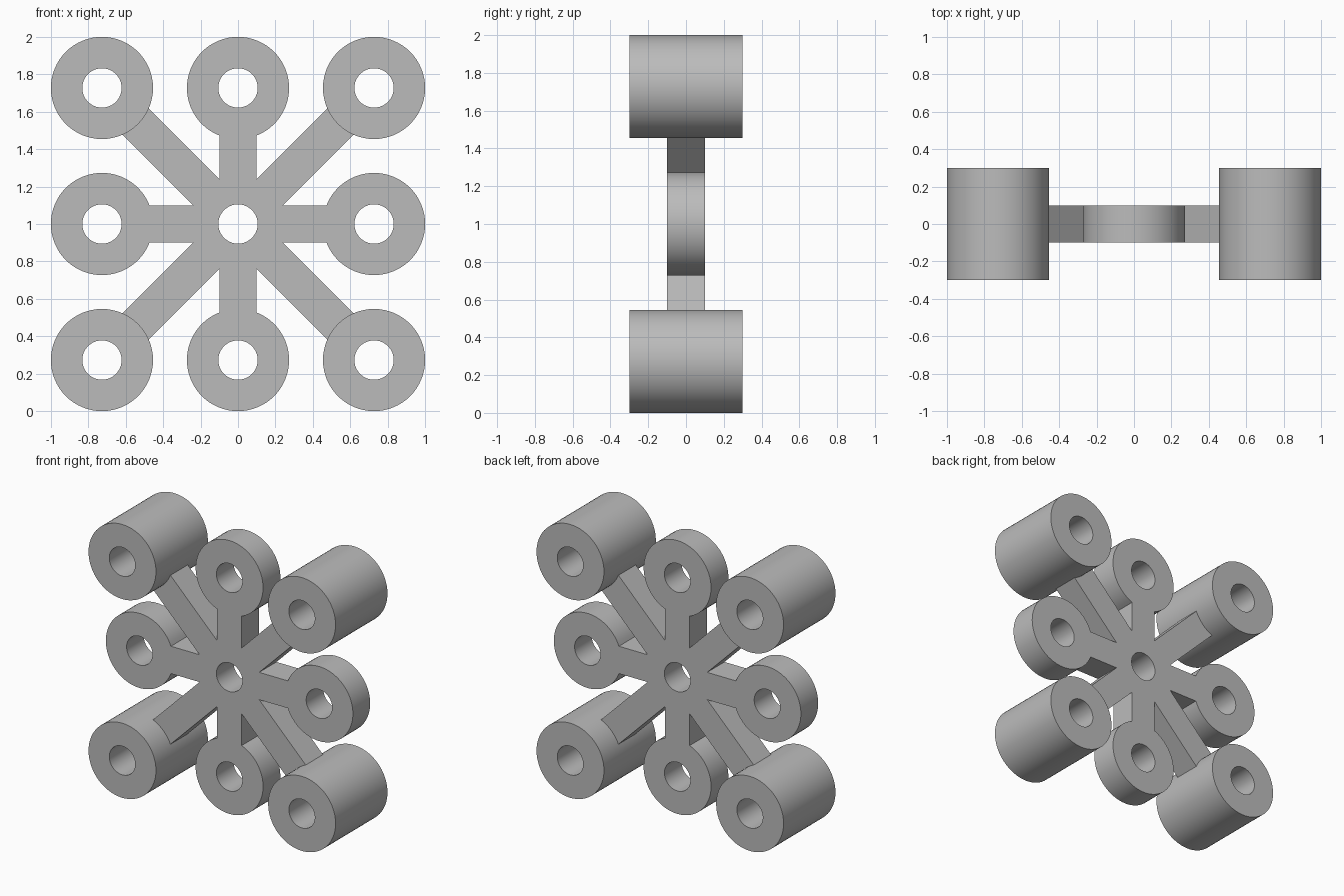
import bpy, bmesh
from math import sin, cos, pi, asin, radians

cube = bpy.data.objects.get("Cube")
if cube:
    bpy.data.objects.remove(cube, do_unlink=True)

grey = bpy.data.materials.new("plain grey")
grey.use_nodes = True
COLOR = (0.5, 0.5, 0.5, 1)
grey.diffuse_color = COLOR
grey.node_tree.nodes["Principled BSDF"].inputs["Base Color"].default_value = COLOR

PITCH = 0.727    # spacing of the ring centres
OUTER = 0.273    # ring radius
BORE = 0.105     # hole radius
HALF = 0.1       # half width and half thickness of the spokes
SEGS = 64


def arc(cx, cy, r, start, end, n):
    return [(cx + r * cos(start + (end - start) * i / n),
             cy + r * sin(start + (end - start) * i / n)) for i in range(n + 1)]


def circle(cx, cy, r):
    return arc(cx, cy, r, 0, 2 * pi, SEGS)[:-1]


def plate(name, loops, half_depth, z=1.0, x=0.0):
    """Fill the closed loops (inner ones become holes) and extrude along y."""
    curve = bpy.data.curves.new(name, "CURVE")
    curve.dimensions = "2D"
    curve.fill_mode = "BOTH"
    curve.extrude = half_depth
    for points in loops:
        spline = curve.splines.new("POLY")
        spline.points.add(len(points) - 1)
        for p, (px, py) in zip(spline.points, points):
            p.co = (px, py, 0, 1)
        spline.use_cyclic_u = True
    obj = bpy.data.objects.new(name, curve)
    bpy.context.collection.objects.link(obj)
    obj.location = (x, 0, z)
    obj.rotation_euler = (pi / 2, 0, 0)
    bpy.ops.object.select_all(action="DESELECT")
    obj.select_set(True)
    bpy.context.view_layer.objects.active = obj
    bpy.ops.object.convert(target="MESH")
    obj = bpy.context.object
    bm = bmesh.new()
    bm.from_mesh(obj.data)
    bmesh.ops.remove_doubles(bm, verts=bm.verts, dist=1e-5)
    bmesh.ops.recalc_face_normals(bm, faces=bm.faces)
    bm.to_mesh(obj.data)
    bm.free()
    obj.data.materials.clear()
    obj.data.materials.append(grey)
    bpy.ops.object.shade_smooth_by_angle(angle=radians(30))
    return obj


# Eight-armed spider: straight arms end in rings, diagonal arms enter the tubes
outline = []
holes = [circle(0, 0, BORE)]
neck = asin(HALF / OUTER)
valley = HALF / sin(pi / 8)
for k in range(8):
    a = k * pi / 4
    if k % 2 == 0:
        cx, cy = PITCH * cos(a), PITCH * sin(a)
        outline += arc(cx, cy, OUTER, a - pi + neck, a + pi - neck, SEGS - 8)
        holes.append(circle(cx, cy, BORE))
    else:
        reach = PITCH * 2 ** 0.5 - 0.2
        for side in (-HALF, HALF):
            outline.append((reach * cos(a) - side * sin(a),
                            reach * sin(a) + side * cos(a)))
    outline.append((valley * cos(a + pi / 8), valley * sin(a + pi / 8)))
plate("spoke_plate", [outline] + holes, HALF)

# Long corner tubes
for sx, side in ((1, "left"), (-1, "right")):
    for sz, level in ((1, "upper"), (-1, "lower")):
        plate(f"{level}_{side}_tube", [circle(0, 0, OUTER), circle(0, 0, BORE)],
              0.3, 1 + sz * PITCH, sx * PITCH)
